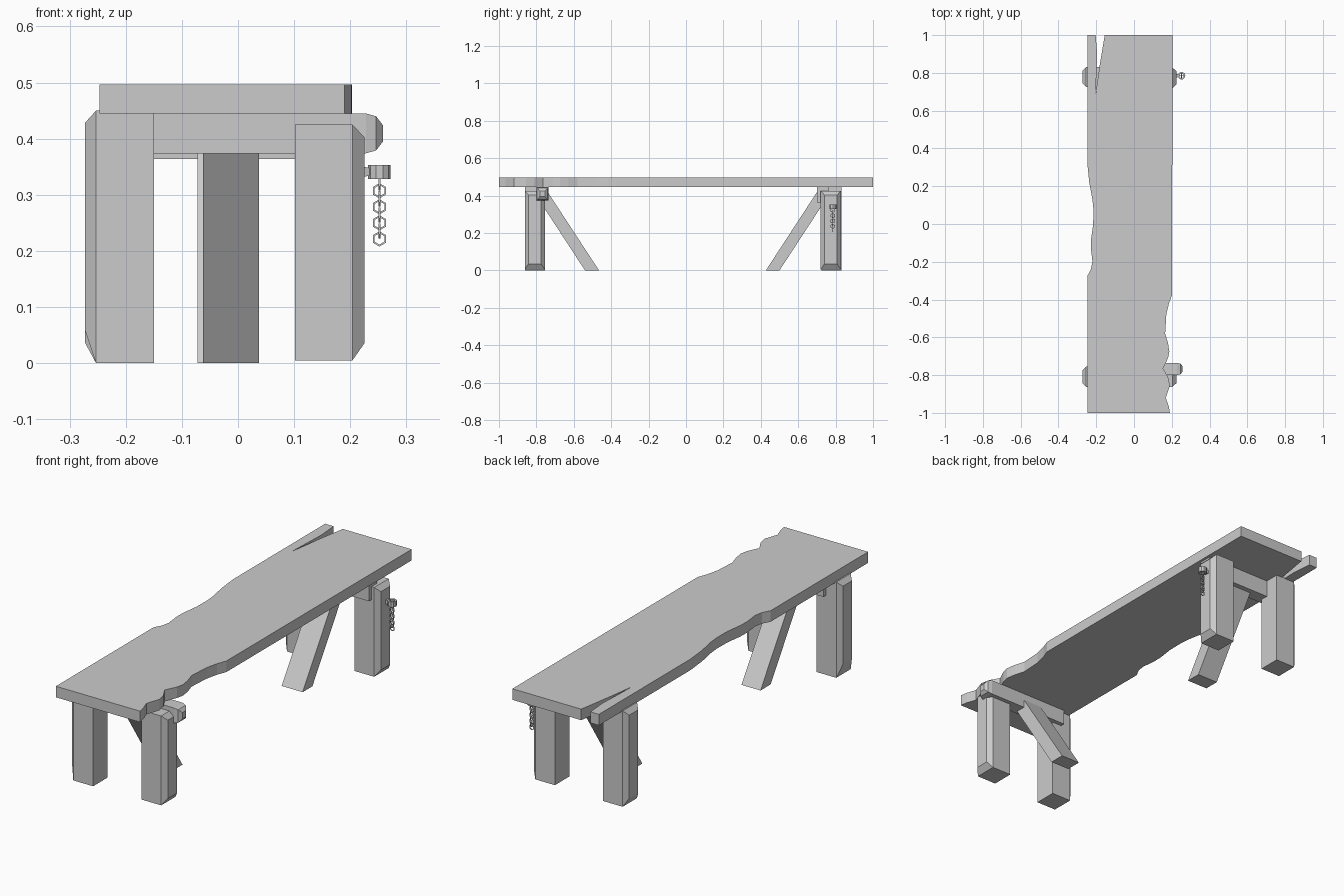
import bpy, bmesh
from math import sin, cos, pi
from mathutils import Vector

if "Cube" in bpy.data.objects:
    bpy.data.objects.remove(bpy.data.objects["Cube"])


def finish(name, bm):
    bmesh.ops.recalc_face_normals(bm, faces=bm.faces)
    me = bpy.data.meshes.new(name)
    bm.to_mesh(me)
    bm.free()
    ob = bpy.data.objects.new(name, me)
    bpy.context.collection.objects.link(ob)
    return ob


def prism(name, pts, offset):
    """Extrude a flat 3D outline along an offset vector."""
    bm = bmesh.new()
    f = bm.faces.new([bm.verts.new(p) for p in pts])
    r = bmesh.ops.extrude_face_region(bm, geom=[f], use_keep_orig=True)
    verts = [g for g in r["geom"] if isinstance(g, bmesh.types.BMVert)]
    bmesh.ops.translate(bm, verts=verts, vec=offset)
    bmesh.ops.triangulate(bm, faces=[f for f in bm.faces if len(f.verts) > 4])
    return finish(name, bm)


def loft_x(name, sections):
    """Skin rectangles (x, y0, y1, z0, z1) along x."""
    bm = bmesh.new()
    rings = [[bm.verts.new((x, y, z)) for y, z in ((y0, z0), (y1, z0), (y1, z1), (y0, z1))]
             for x, y0, y1, z0, z1 in sections]
    for a, b in zip(rings, rings[1:]):
        for i in range(4):
            j = (i + 1) % 4
            bm.faces.new((a[i], a[j], b[j], b[i]))
    bm.faces.new(rings[0])
    bm.faces.new(rings[-1])
    return finish(name, bm)


# Seat plank with worn edges and a split at the back
outline = [(-0.247, -1), (0.19, -1), (0.184, -0.965), (0.168, -0.92), (0.19, -0.855),
           (0.18, -0.81), (0.154, -0.765), (0.18, -0.71), (0.187, -0.675), (0.18, -0.63),
           (0.165, -0.58), (0.171, -0.48), (0.185, -0.42), (0.202, -0.375), (0.203, 1),
           (-0.155, 1), (-0.18, 0.85), (-0.203, 0.69), (-0.195, 0.9), (-0.203, 1), (-0.247, 1),
           (-0.247, 0.32), (-0.237, 0.22), (-0.22, 0.13), (-0.215, 0.08), (-0.216, 0),
           (-0.227, -0.08), (-0.228, -0.13), (-0.22, -0.2), (-0.228, -0.24), (-0.247, -0.275)]
prism("seat", [(x, y, 0.445) for x, y in outline], (0, 0, 0.052))

# Legs, each with a chamfered outer face
for name, inner, edge, outer, y0, y1, z0, z1, foot in (
        ("front_left_leg", -0.15, -0.253, -0.273, -0.862, -0.755, 0, 0.45, 0.06),
        ("back_left_leg", -0.15, -0.253, -0.273, 0.725, 0.832, 0, 0.45, 0.037),
        ("front_right_leg", 0.102, 0.204, 0.225, -0.862, -0.755, 0.005, 0.425, 0.035),
        ("back_right_leg", 0.102, 0.204, 0.225, 0.72, 0.828, 0.005, 0.425, 0.035)):
    loft_x(name, [(inner, y0, y1, z0, z1), (edge, y0, y1, z0, z1),
                  (outer, y0 + 0.02, y1 - 0.02, foot, z1 - 0.022)])

# Cross beams, the front one with a rounded protruding end
sections = [(-0.2, -0.8, -0.735, 0.374, 0.445)]
for x, s in ((0.228, 1), (0.246, 0.86), (0.258, 0.42)):
    sections.append((x, -0.7675 - 0.0325 * s, -0.7675 + 0.0325 * s,
                     0.4095 - 0.0355 * s, 0.4095 + 0.0355 * s))
loft_x("front_beam", sections)
loft_x("back_beam", [(-0.2, 0.7, 0.762, 0.364, 0.445), (0.19, 0.7, 0.762, 0.364, 0.445)])

# Slanted braces
prism("front_brace", [(-0.062, y, z) for y, z in
                      ((-0.54, 0), (-0.465, 0), (-0.75, 0.435), (-0.785, 0.375))], (0.099, 0, 0))
prism("back_brace", [(-0.072, y, z) for y, z in
                     ((0.5, 0), (0.427, 0), (0.711, 0.435), (0.747, 0.378))], (0.109, 0, 0))


def ring(name, center, u, v, radius, width, depth, n):
    """Square-section polygonal ring lying in the plane of u and v."""
    bm = bmesh.new()
    c, u, v = Vector(center), Vector(u), Vector(v)
    w = u.cross(v) * depth / 2
    loops = []
    for i in range(n):
        d = u * cos(2 * pi * i / n) + v * sin(2 * pi * i / n)
        loops.append([bm.verts.new(c + d * r + w * s) for r, s in
                      ((radius, 1), (radius, -1), (radius - width, -1), (radius - width, 1))])
    for i in range(n):
        a, b = loops[i], loops[(i + 1) % n]
        for k in range(4):
            m = (k + 1) % 4
            bm.faces.new((a[k], a[m], b[m], b[k]))
    return finish(name, bm)


# Iron eye with stem on the back right leg
CX, CY = 0.252, 0.785
loft_x("eye_stem", [(0.215, CY - 0.013, CY + 0.013, 0.33, 0.352),
                    (0.238, CY - 0.006, CY + 0.006, 0.335, 0.347)])
ring("eye_ring", (CX, CY, 0.3405), (1, 0, 0), (0, 1, 0), 0.02, 0.008, 0.025, 10)

# Chain of hexagonal links, alternating direction
for i in range(8):
    side = (0, 1, 0) if i % 2 == 0 else (1, 0, 0)
    ring("chain_link_%d" % (i + 1), (CX, CY, 0.3215 - i * 0.0143),
         (0, 0, 1), side, 0.0135, 0.0035, 0.004, 6)
